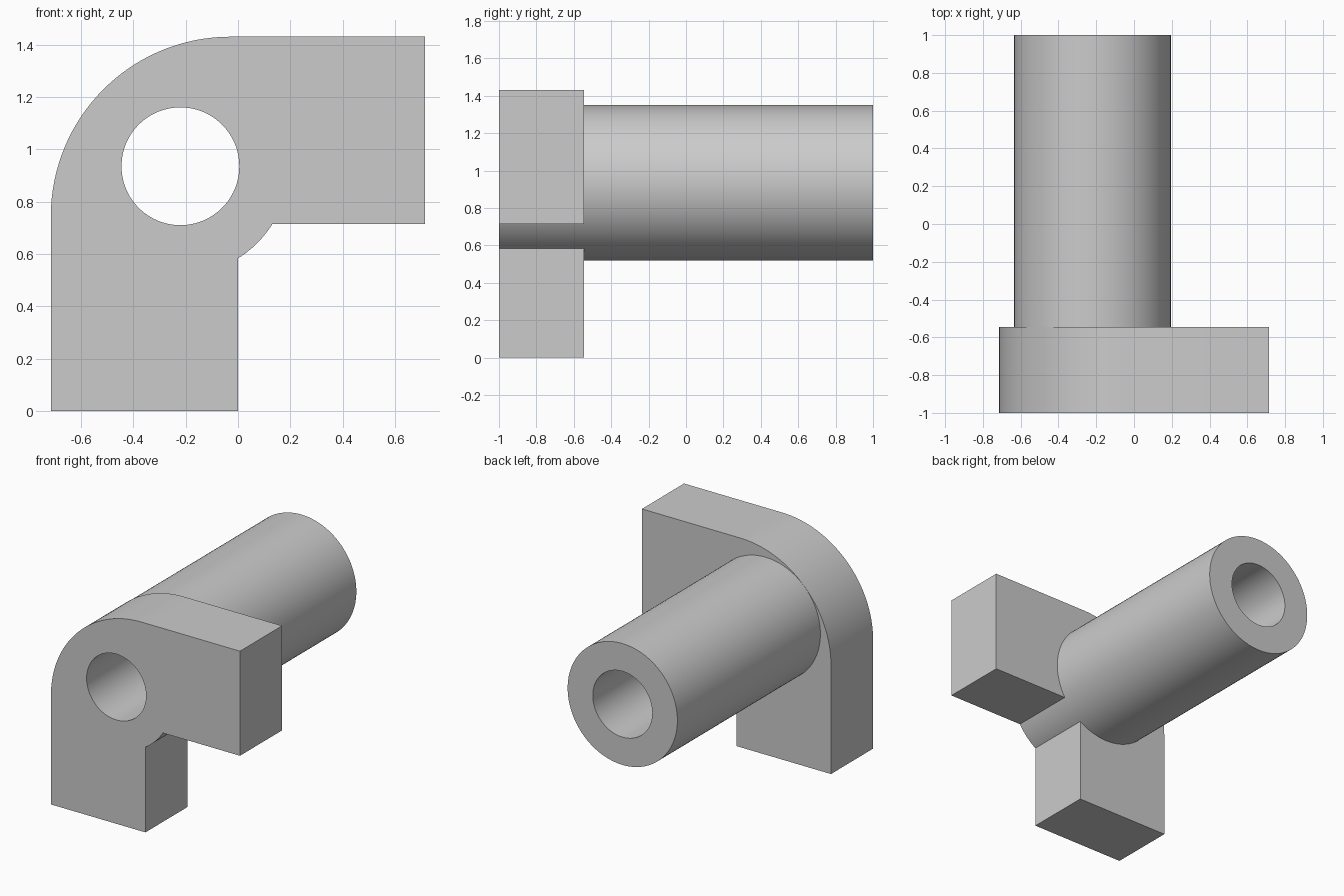
import bpy
import bmesh
from math import sin, cos, pi, radians
from mathutils import Matrix

cube = bpy.data.objects.get("Cube")
if cube:
    bpy.data.objects.remove(cube, do_unlink=True)

FRONT, PLATE_BACK, TUBE_BACK = -1.0, -0.545, 1.0
HALF, TOP = 0.715, 1.43          # plate half width and height
CORNER = 0.686                   # rounded corner radius
AXIS_X, AXIS_Z = -0.22, 0.935    # tube axis
OUTER, BORE = 0.415, 0.225

grey = bpy.data.materials.new("plain_grey")
grey.use_nodes = True
colour = (0.6, 0.6, 0.6, 1)
grey.diffuse_color = colour
grey.node_tree.nodes["Principled BSDF"].inputs["Base Color"].default_value = colour


def prism(name, outline, y0, y1):
    """Extrude an x-z outline along y."""
    bm = bmesh.new()
    face = bm.faces.new([bm.verts.new((x, y0, z)) for x, z in outline])
    result = bmesh.ops.extrude_face_region(bm, geom=[face], use_keep_orig=True)
    verts = [g for g in result["geom"] if isinstance(g, bmesh.types.BMVert)]
    bmesh.ops.translate(bm, verts=verts, vec=(0, y1 - y0, 0))
    bmesh.ops.recalc_face_normals(bm, faces=bm.faces)
    mesh = bpy.data.meshes.new(name)
    bm.to_mesh(mesh)
    bm.free()
    mesh.materials.append(grey)
    obj = bpy.data.objects.new(name, mesh)
    bpy.context.collection.objects.link(obj)
    return obj


def arc(cx, cz, radius, start, end, steps):
    angles = [start + (end - start) * i / steps for i in range(steps + 1)]
    return [(cx + radius * cos(a), cz + radius * sin(a)) for a in angles]


def circle(radius):
    return arc(AXIS_X, AXIS_Z, radius, 0, 2 * pi, 96)[:-1]


def combine(target, other, operation):
    mod = target.modifiers.new(operation.lower(), "BOOLEAN")
    mod.operation, mod.solver, mod.object = operation, "EXACT", other
    bpy.context.view_layer.objects.active = target
    bpy.ops.object.modifier_apply(modifier=mod.name)
    bpy.data.objects.remove(other, do_unlink=True)


# L-shaped plate with one rounded outer corner
outline = [(-HALF, 0), (0, 0), (0, TOP / 2), (HALF, TOP / 2), (HALF, TOP)]
outline += arc(CORNER - HALF, TOP - CORNER, CORNER, pi / 2, pi, 32)
bracket = prism("bracket_with_tube", outline, FRONT, PLATE_BACK)

# Tube runs through the plate, then the bore is cut along its full length
combine(bracket, prism("tube", circle(OUTER), FRONT, TUBE_BACK), "UNION")
combine(bracket, prism("bore_cutter", circle(BORE), FRONT - 0.1, TUBE_BACK + 0.1), "DIFFERENCE")

# Smooth round walls, crisp edges
bpy.ops.object.select_all(action="DESELECT")
bracket.select_set(True)
bpy.context.view_layer.objects.active = bracket
bpy.ops.object.shade_smooth_by_angle(angle=radians(25))
